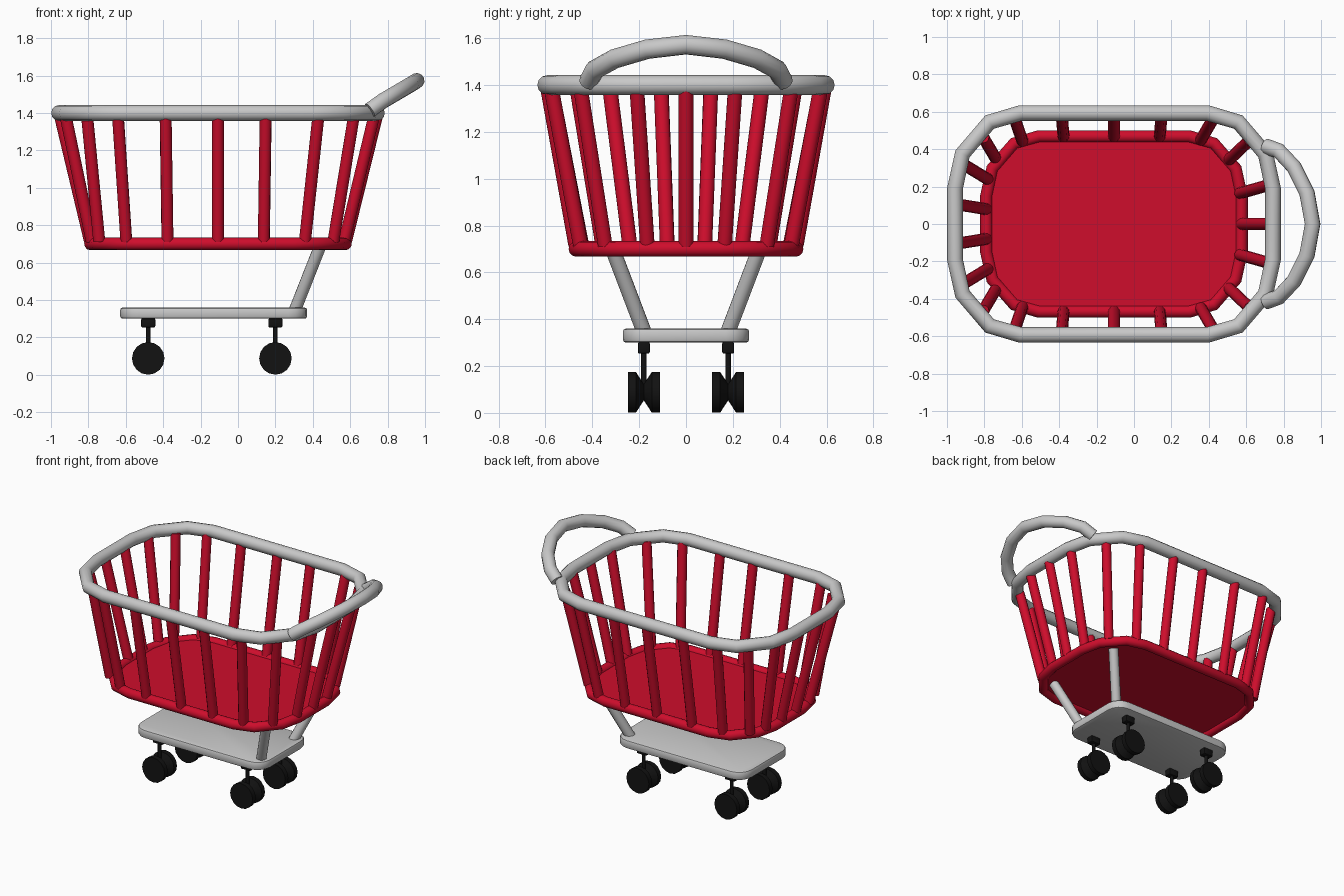
import bpy, bmesh, math
from mathutils import Vector

if "Cube" in bpy.data.objects:
    bpy.data.objects.remove(bpy.data.objects["Cube"], do_unlink=True)


def material(name, colour):
    m = bpy.data.materials.new(name)
    m.use_nodes = True
    m.diffuse_color = (*colour, 1)
    m.node_tree.nodes["Principled BSDF"].inputs["Base Color"].default_value = (*colour, 1)
    return m


RED = material("red", (0.62, 0.004, 0.025))
GREY = material("light_grey", (0.58, 0.58, 0.58))
BLACK = material("black", (0.006, 0.006, 0.006))
CENTRE = -0.107  # basket centre along x


def activate(obj):
    bpy.ops.object.select_all(action="DESELECT")
    obj.select_set(True)
    bpy.context.view_layer.objects.active = obj


def smooth(obj, angle=40):
    activate(obj)
    bpy.ops.object.shade_smooth_by_angle(angle=math.radians(angle))


def tube(name, points, radius, mat, closed=False):
    """Round tube along a path of straight segments."""
    curve = bpy.data.curves.new(name, "CURVE")
    curve.dimensions = "3D"
    curve.bevel_depth = radius
    curve.bevel_resolution = 4
    curve.use_fill_caps = not closed
    spline = curve.splines.new("POLY")
    spline.points.add(len(points) - 1)
    for p, co in zip(spline.points, points):
        p.co = (*co, 1)
    spline.use_cyclic_u = closed
    curve.materials.append(mat)
    obj = bpy.data.objects.new(name, curve)
    bpy.context.collection.objects.link(obj)
    activate(obj)
    bpy.ops.object.convert(target="MESH")
    smooth(bpy.context.object)
    return bpy.context.object


def slab(name, outline, z0, z1, mat, bevel=0):
    """Flat plate with the given outline."""
    bm = bmesh.new()
    face = bm.faces.new([bm.verts.new((x, y, z0)) for x, y in outline])
    up = bmesh.ops.extrude_face_region(bm, geom=[face])["geom"]
    bmesh.ops.translate(bm, vec=(0, 0, z1 - z0),
                        verts=[v for v in up if isinstance(v, bmesh.types.BMVert)])
    bmesh.ops.recalc_face_normals(bm, faces=bm.faces)
    mesh = bpy.data.meshes.new(name)
    bm.to_mesh(mesh)
    bm.free()
    mesh.materials.append(mat)
    obj = bpy.data.objects.new(name, mesh)
    bpy.context.collection.objects.link(obj)
    if bevel:
        mod = obj.modifiers.new("edge", "BEVEL")
        mod.width = bevel
        mod.segments = 2
        mod.limit_method = "ANGLE"
        mod.angle_limit = math.radians(50)
        activate(obj)
        bpy.ops.object.modifier_apply(modifier="edge")
    smooth(obj, 35)
    return obj


def mirrored(quarter, cx):
    """Complete a closed outline from its +x +y quarter."""
    ring = quarter + [(-x, y) for x, y in reversed(quarter)]
    ring += [(-x, -y) for x, y in quarter] + [(x, -y) for x, y in reversed(quarter)]
    return [(x + cx, y) for x, y in ring]


# Basket rim, base ring and floor
corner = [(0.85, 0.19), (0.81, 0.375), (0.665, 0.545), (0.5, 0.593)]
rim = mirrored(corner, CENTRE)
base = mirrored([(x * 0.803, y * 0.79) for x, y in corner], CENTRE)
tube("basket_rim", [(x, y, 1.4) for x, y in rim], 0.042, GREY, True)
tube("basket_base_ring", [(x, y, 0.7) for x, y in base], 0.033, RED, True)
slab("basket_floor", base, 0.695, 0.71, RED)

# Basket bars: top x, top y, bottom x, bottom y from the basket centre
bars = [
    (0.85, 0, 0.685, 0), (0.835, 0.21, 0.675, 0.165), (0.727, 0.45, 0.617, 0.345),
    (0.537, 0.575, 0.465, 0.45), (0.255, 0.59, 0.245, 0.47), (0, 0.59, 0, 0.47),
    (-0.28, 0.59, -0.27, 0.47), (-0.535, 0.575, -0.49, 0.445),
    (-0.7, 0.465, -0.635, 0.355), (-0.815, 0.325, -0.675, 0.24),
    (-0.845, 0.106, -0.685, 0.08),
]
for tx, ty, bx, by in bars:
    for side in ((1, -1) if ty else (1,)):
        tube("basket_bar", [(bx + CENTRE, side * by, 0.715),
                            (tx + CENTRE, side * ty, 1.385)], 0.032, RED)

# Push handle
half = [(0.705, 0.415, 1.415), (0.775, 0.39, 1.465), (0.855, 0.305, 1.512),
        (0.925, 0.165, 1.553)]
handle = half + [(0.955, 0, 1.572)] + [(x, -y, z) for x, y, z in reversed(half)]
tube("push_handle", handle, 0.042, GREY)

# Platform with rounded corners
R = 0.1
arc = [math.radians(a) for a in (0, 22.5, 45, 67.5, 90)]
quarter = [(0.5 - R + R * math.cos(a), 0.27 - R + R * math.sin(a)) for a in arc]
slab("platform", mirrored(quarter, -0.13), 0.3, 0.36, GREY, 0.014)

# Slanted supports
for side in (1, -1):
    tube("support_leg", [(0.3, side * 0.175, 0.335), (0.44, side * 0.31, 0.69)], 0.033, GREY)


def wheel(x, y):
    """Double wheel: a spool lathed around the y axis."""
    profile = [(-0.068, 0.087), (-0.034, 0.087), (0, 0.035), (0.034, 0.087), (0.068, 0.087)]
    n = 16
    bm = bmesh.new()
    rings = [[bm.verts.new((x + r * math.cos(math.tau * i / n), y + d,
                            0.088 + r * math.sin(math.tau * i / n))) for i in range(n)]
             for d, r in profile]
    for a, b in zip(rings, rings[1:]):
        for i in range(n):
            j = (i + 1) % n
            bm.faces.new((a[i], a[j], b[j], b[i]))
    bm.faces.new(rings[0])
    bm.faces.new(rings[-1])
    bmesh.ops.recalc_face_normals(bm, faces=bm.faces)
    mesh = bpy.data.meshes.new("caster_wheel")
    bm.to_mesh(mesh)
    bm.free()
    mesh.materials.append(BLACK)
    obj = bpy.data.objects.new("caster_wheel", mesh)
    bpy.context.collection.objects.link(obj)
    smooth(obj, 30)


# Casters: mounting block, stem and double wheel
for x in (-0.48, 0.2):
    for y in (-0.18, 0.18):
        w, d = 0.038, 0.026
        slab("caster_block", [(x - w, y - d), (x + w, y - d), (x + w, y + d), (x - w, y + d)],
             0.253, 0.302, BLACK, 0.008)
        tube("caster_stem", [(x, y, 0.09), (x, y, 0.27)], 0.012, BLACK)
        wheel(x, y)
